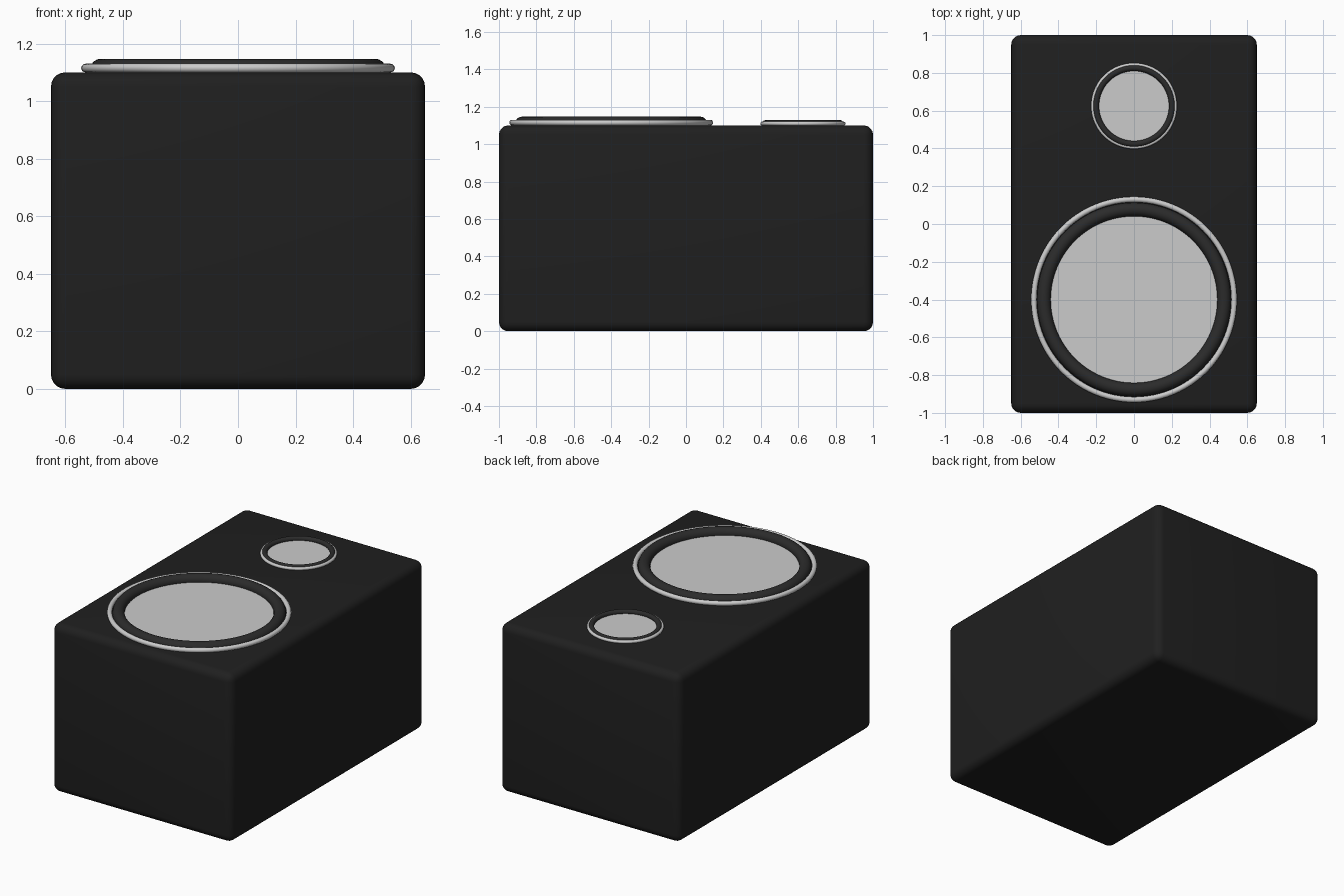
import bpy

if "Cube" in bpy.data.objects:
    bpy.data.objects.remove(bpy.data.objects["Cube"])


def material(name, v):
    m = bpy.data.materials.new(name)
    m.diffuse_color = (v, v, v, 1)
    m.use_nodes = True
    m.node_tree.nodes["Principled BSDF"].inputs["Base Color"].default_value = m.diffuse_color
    return m


black = material("black_cabinet", 0.014)
rubber = material("dark_rubber", 0.024)


def finish(name, mat=None):
    ob = bpy.context.object
    ob.name = name
    if mat:
        ob.data.materials.append(mat)
    return ob


def ring(name, y, z, major, minor, mat=None):
    bpy.ops.mesh.primitive_torus_add(location=(0, y, z), major_radius=major, minor_radius=minor,
                                     major_segments=96, minor_segments=20)
    bpy.ops.object.shade_smooth()
    return finish(name, mat)


def driver(name, y, r_trim, w_trim, r_surround, w_surround, z_surround):
    # metal trim, rubber surround and flat cone
    ring(name + "_trim_ring", y, 1.10 + w_trim, r_trim, w_trim)
    ring(name + "_surround", y, z_surround, r_surround, w_surround, rubber)
    bpy.ops.mesh.primitive_cylinder_add(vertices=96, radius=r_surround, depth=0.02,
                                        location=(0, y, 1.095))
    bpy.ops.object.shade_smooth_by_angle()
    finish(name + "_cone")


# cabinet with rounded edges
bpy.ops.mesh.primitive_cube_add(size=1, location=(0, 0, 0.55))
cabinet = finish("cabinet", black)
cabinet.scale = (1.3, 2.0, 1.1)
bpy.ops.object.transform_apply(location=False, rotation=False, scale=True)
bev = cabinet.modifiers.new("rounded_edges", 'BEVEL')
bev.width = 0.05
bev.segments = 5
bpy.ops.object.modifier_apply(modifier=bev.name)
bpy.ops.object.shade_smooth_by_angle()

# woofer and tweeter
driver("woofer", -0.40, 0.53, 0.015, 0.477, 0.036, 1.111)
driver("tweeter", 0.625, 0.218, 0.010, 0.201, 0.016, 1.112)
